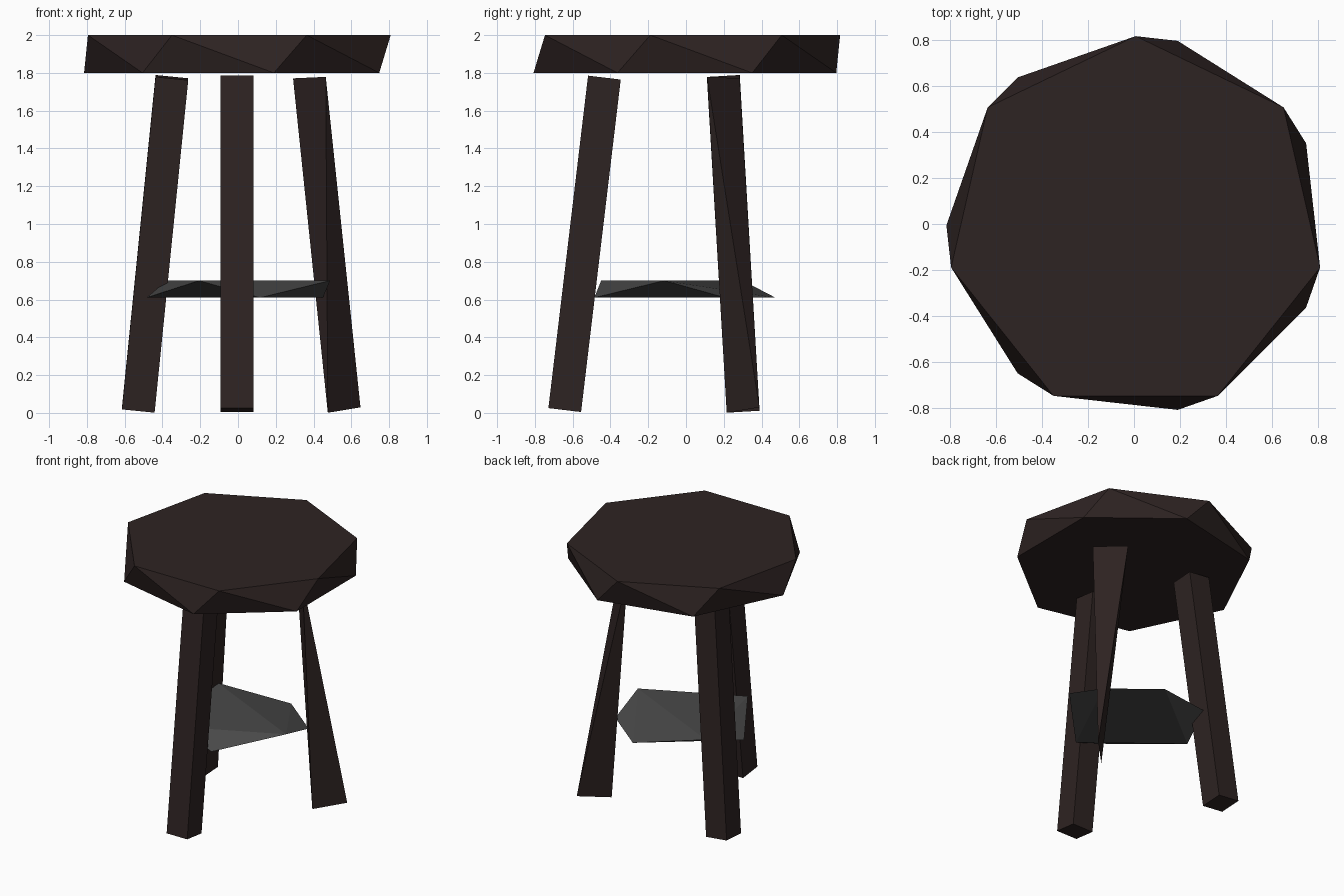
import bpy, bmesh, math
from mathutils import Vector

cube = bpy.data.objects.get("Cube")
if cube:
    bpy.data.objects.remove(cube, do_unlink=True)


def material(name, rgb):
    m = bpy.data.materials.new(name)
    m.use_nodes = True
    color = (*rgb, 1)
    m.diffuse_color = color
    bsdf = m.node_tree.nodes["Principled BSDF"]
    bsdf.inputs["Base Color"].default_value = color
    bsdf.inputs["Roughness"].default_value = 0.9
    return m


dark_wood = material("dark wood", (0.027, 0.0168, 0.016))
grey_panel = material("grey panel", (0.066, 0.066, 0.066))


def solid(name, points, mat):
    """Flat-shaded convex solid around the given points."""
    bm = bmesh.new()
    for p in points:
        bm.verts.new(p)
    bmesh.ops.convex_hull(bm, input=bm.verts)
    bmesh.ops.dissolve_limit(bm, angle_limit=0.01, verts=bm.verts, edges=bm.edges)
    bmesh.ops.recalc_face_normals(bm, faces=bm.faces)
    mesh = bpy.data.meshes.new(name)
    bm.to_mesh(mesh)
    bm.free()
    mesh.materials.append(mat)
    obj = bpy.data.objects.new(name, mesh)
    bpy.context.collection.objects.link(obj)
    return obj


def ring(radius, z, start, keep=range(7)):
    """Chosen corners of a heptagon whose first corner lies at start degrees."""
    angles = [math.radians(start) + math.tau * i / 7 for i in keep]
    return [(0.007 + radius * math.cos(a), -0.006 + radius * math.sin(a), z)
            for a in angles]


def leg_corners(bottom, top):
    """Corners of a square post leaning from bottom to top, keyed by sign."""
    b, t = Vector((*bottom, 0.015)), Vector((*top, 1.775))
    lean = (t - b) / (t.z - b.z)
    half = 0.0865
    u, v = Vector((half, 0, -half * lean.x)), Vector((0, half, -half * lean.y))
    return {(i, j, k): c + i * u + j * v
            for k, c in ((-1, b), (1, t)) for i in (-1, 1) for j in (-1, 1)}


# Seat: two heptagons turned against each other
solid("seat", ring(0.822, 2.0, 90) + ring(0.822, 1.8, 180), dark_wood)

# Square posts
front = leg_corners((-0.005, -0.642), (-0.005, -0.432))
solid("front_leg", front.values(), dark_wood)
back_right = leg_corners((-0.528, 0.302), (-0.35, 0.198))
solid("back_right_leg", back_right.values(), dark_wood)

# Wedge leg: only alternate corners of the post
wedge = leg_corners((0.562, 0.302), (0.378, 0.198))
solid("back_left_leg",
      [p for (i, j, k), p in wedge.items() if i * j * k < 0], dark_wood)

# Faceted shelf between the legs
solid("shelf",
      ring(0.492, 0.70, 90, (1, 3, 5)) + ring(0.492, 0.61, 180, (0, 2, 4, 5)),
      grey_panel)
